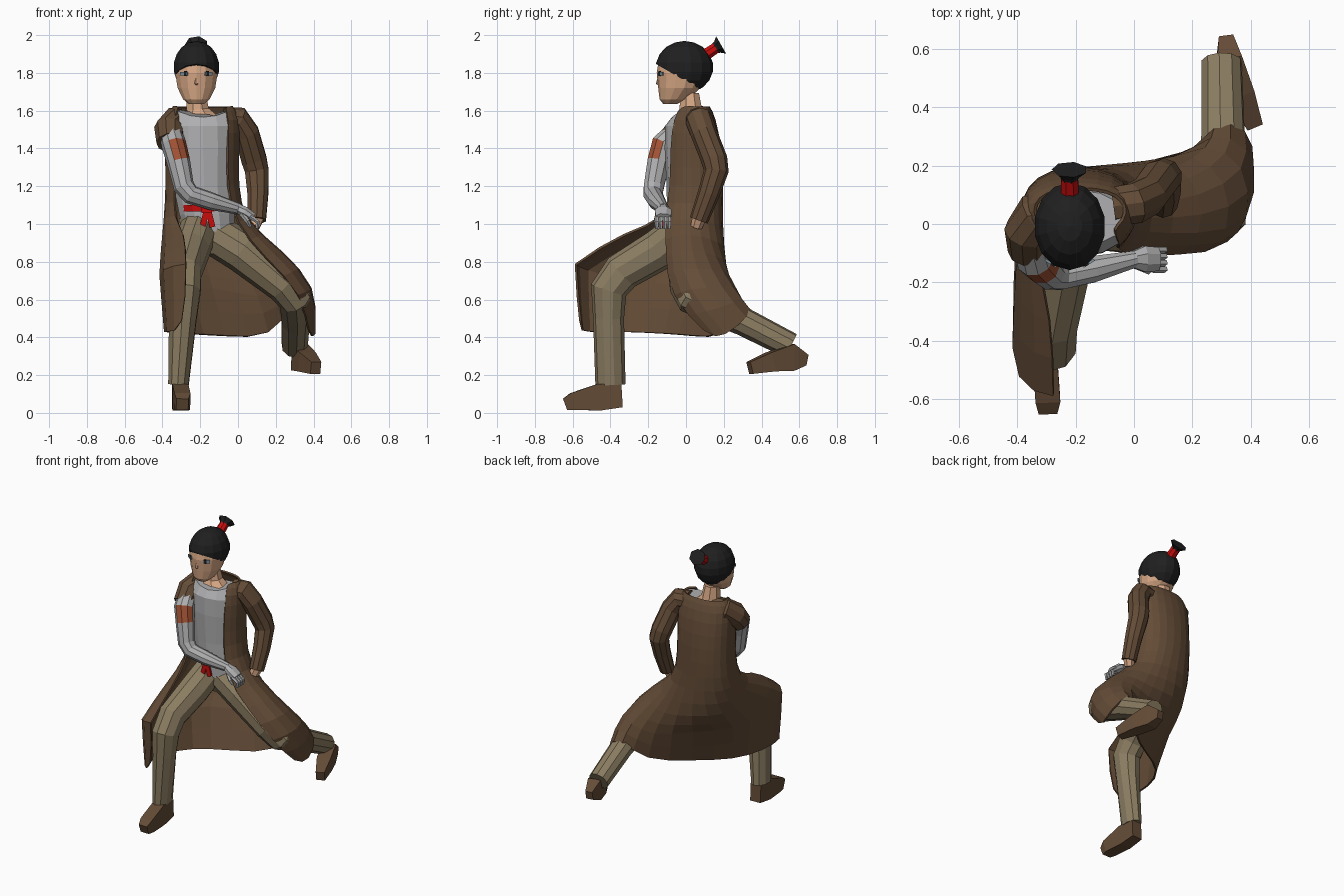
import bpy, bmesh, math
from mathutils import Vector

def material(name, r, g, b):
    m = bpy.data.materials.new(name)
    m.diffuse_color = (r, g, b, 1)
    return m

COAT = material("coat brown", .127, .072, .038)
PANTS = material("trouser olive", .26, .205, .122)
SHIRT = material("shirt grey", .43, .43, .44)
SKIN = material("skin", .68, .39, .235)
HAIR = material("hair black", .014, .014, .014)
RED = material("sash red", .58, .004, .004)
PATCH = material("patch rust", .36, .085, .035)
EYE = material("eye blue grey", .2, .28, .33)

def make(name, bm, *mats):
    bmesh.ops.recalc_face_normals(bm, faces=bm.faces)
    me = bpy.data.meshes.new(name)
    bm.to_mesh(me)
    bm.free()
    for m in mats:
        me.materials.append(m)
    ob = bpy.data.objects.new(name, me)
    bpy.context.collection.objects.link(ob)
    return ob

def skin_rows(rows, closed=True):
    """Bridge rows of points into a quad skin, capping closed tubes."""
    bm = bmesh.new()
    vs = [[bm.verts.new(p) for p in r] for r in rows]
    n = len(rows[0])
    for a, b in zip(vs, vs[1:]):
        for i in range(n if closed else n - 1):
            j = (i + 1) % n
            bm.faces.new((a[i], a[j], b[j], b[i]))
    if closed:
        bm.faces.new(vs[0])
        bm.faces.new(vs[-1])
    return bm

def tube(name, pts, *mats, n=10, ref=(1, 0, 0), rule=None):
    """Tube along (x, y, z, radius_a[, radius_b]) points."""
    c = [Vector(p[:3]) for p in pts]
    a, rows = Vector(ref), []
    for i, p in enumerate(pts):
        t = Vector()
        if i:
            t += (c[i] - c[i - 1]).normalized()
        if i < len(c) - 1:
            t += (c[i + 1] - c[i]).normalized()
        t.normalize()
        a = (a - t * a.dot(t)).normalized()
        b = t.cross(a)
        ra, rb = p[3], p[-1]
        ang = [2 * math.pi * (k + .5) / n for k in range(n)]
        rows.append([c[i] + a * ra * math.cos(w) + b * rb * math.sin(w) for w in ang])
    bm = skin_rows(rows)
    bmesh.ops.recalc_face_normals(bm, faces=bm.faces)
    if rule:
        for f in bm.faces:
            f.material_index = rule(f.calc_center_median(), f.normal)
    return make(name, bm, *mats)

def stack(name, rings, *mats, n=14):
    """Horizontal ellipses (z, cx, cy, rx, ry)."""
    ang = [2 * math.pi * (k + .5) / n for k in range(n)]
    rows = [[(cx + rx * math.cos(w), cy + ry * math.sin(w), z) for w in ang]
            for z, cx, cy, rx, ry in rings]
    return make(name, skin_rows(rows), *mats)

def block(name, loc, size, mat, rot=(0, 0, 0)):
    bm = bmesh.new()
    bmesh.ops.create_cube(bm, size=1)
    bmesh.ops.scale(bm, vec=size, verts=bm.verts)
    ob = make(name, bm, mat)
    ob.location, ob.rotation_euler = loc, rot
    return ob

# head, neck, nose and eyes
stack("head", [(1.635, -.22, -.085, .04, .035), (1.66, -.22, -.065, .072, .075),
               (1.72, -.22, -.035, .102, .112), (1.80, -.22, -.02, .115, .135),
               (1.86, -.22, -.02, .108, .125), (1.9, -.22, -.01, .07, .08)], SKIN)
tube("neck", [(-.205, .02, 1.55, .11, .09), (-.215, .025, 1.605, .065),
              (-.22, .02, 1.69, .052)], SKIN, n=8)
tube("nose", [(-.22, -.142, 1.79, .006), (-.22, -.15, 1.745, .01),
              (-.22, -.138, 1.735, .006)], SKIN, n=5)
for s in (-1, 1):
    block("eye", (-.22 + s * .065, -.134, 1.796), (.045, .008, .02), EYE, (0, 0, s * .55))
    block("pupil", (-.22 + s * .058, -.139, 1.796), (.016, .008, .026), HAIR, (0, 0, s * .55))

# hair cap: sphere cut along a sloping hairline
bm = bmesh.new()
bmesh.ops.create_uvsphere(bm, u_segments=14, v_segments=9, radius=1)
bmesh.ops.scale(bm, vec=(.124, .152, .139), verts=bm.verts)
bmesh.ops.translate(bm, vec=(-.22, -.008, 1.83), verts=bm.verts)
bmesh.ops.bisect_plane(bm, geom=bm.verts[:] + bm.edges[:] + bm.faces[:], clear_inner=True,
                       plane_co=(-.22, -.155, 1.845), plane_no=(0, .14, .24))
bmesh.ops.holes_fill(bm, edges=[e for e in bm.edges if e.is_boundary], sides=0)
make("hair_cap", bm, HAIR)
tube("hair_tie", [(-.22, .08, 1.88, .034), (-.22, .158, 1.932, .031)], RED, n=8)
tube("topknot", [(-.22, .14, 1.922, .025), (-.22, .165, 1.936, .034),
                 (-.22, .186, 1.948, .062, .054)], HAIR, n=7)

# shirt (neckline raised toward the shoulders), hips and sash
shirt = stack("shirt", [(.96, -.15, .03, .135, .125), (1.05, -.165, .03, .15, .13),
                        (1.2, -.18, .035, .165, .138), (1.4, -.185, .025, .18, .138),
                        (1.52, -.185, .015, .178, .125), (1.565, -.185, .02, .155, .095)], SHIRT)
for v in shirt.data.vertices:
    if v.co.z > 1.55:
        v.co.z += .045 * ((v.co.x + .185) / .155) ** 2
stack("hips", [(.84, -.16, .03, .1, .08), (.91, -.16, .03, .16, .115), (1.03, -.17, .035, .145, .115)], PANTS)
stack("sash", [(1.065, -.185, .03, .125, .142), (1.1, -.185, .03, .128, .144)], RED)
block("sash_knot", (-.165, -.122, 1.08), (.055, .04, .045), RED)
for x, r, h in ((-.178, .25, .11), (-.145, -.25, .085)):
    block("sash_tail", (x, -.125, 1.025), (.03, .014, h), RED, (0, r, 0))

# coat: open torso rows, then skirt rows draped over both legs
def box(v):
    return math.copysign(abs(v) ** .85, v)

rows = []
for z, cx, cy, rx, ry in [(1.62, -.185, .045, .16, .078), (1.57, -.19, .035, .205, .12),
                          (1.4, -.19, .04, .2, .15), (1.2, -.19, .045, .193, .153)]:
    ang = [math.radians(226 - 277 * k / 9) for k in range(10)]
    rows.append([(cx + rx * box(math.cos(w)), cy + ry * box(math.sin(w)), z) for w in ang])
rows += [
    [(-.34, -.1, 1.02), (-.39, -.03, 1.02), (-.39, .08, 1), (-.33, .16, 1), (-.19, .195, 1),
     (-.07, .18, 1), (-.01, .14, 1), (.03, .07, 1.01), (.03, -.03, 1.02), (-.02, -.11, 1.01)],
    [(-.28, -.32, .96), (-.39, -.29, .92), (-.42, -.12, .85), (-.36, .1, .81), (-.18, .2, .79),
     (.04, .22, .76), (.16, .2, .79), (.23, .09, .86), (.23, -.05, .87), (.14, -.1, .82)],
    [(-.275, -.59, .79), (-.41, -.565, .77), (-.42, -.3, .69), (-.36, -.04, .68), (-.15, .13, .67),
     (.13, .22, .6), (.25, .28, .68), (.42, .21, .65), (.43, -.03, .67), (.345, -.09, .63)],
    [(-.28, -.555, .43), (-.39, -.55, .43), (-.39, -.3, .43), (-.3, -.1, .42), (-.08, .03, .41),
     (.19, .2, .39), (.27, .35, .59), (.39, .335, .51), (.415, .2, .4), (.37, .12, .4)]]
coat = make("coat", skin_rows(rows, closed=False), COAT)
crease = coat.data.attributes.new("crease_edge", 'FLOAT', 'EDGE')
for e in coat.data.edges:
    a, b = sorted(e.vertices)
    if a // 10 == b // 10 == 6 and b % 10 <= 5:
        crease.data[e.index].value = .8
sub = coat.modifiers.new("drape", 'SUBSURF')
sub.levels = sub.render_levels = 1
sol = coat.modifiers.new("cloth", 'SOLIDIFY')
sol.thickness, sol.offset = .012, 0

# bare-sleeved arm with patch, torn shoulder cap
tube("torn_sleeve", [(-.25, .04, 1.545, .07), (-.335, .03, 1.54, .08), (-.362, -.025, 1.5, .083),
                     (-.358, -.09, 1.43, .074)], COAT, ref=(0, 1, 0))
tube("grey_arm", [(-.355, -.06, 1.48, .06), (-.34, -.12, 1.42, .066), (-.315, -.145, 1.33, .062),
                  (-.287, -.17, 1.2, .056), (-.25, -.175, 1.155, .052), (-.14, -.155, 1.12, .047),
                  (.005, -.12, 1.08, .03)], SHIRT, PATCH, ref=(0, 1, 0),
     rule=lambda c, n: int(1.33 < c.z < 1.41 and n.y < -.25 and n.x > -.4))
tube("grey_palm", [(-.01, -.122, 1.085, .028), (.035, -.12, 1.065, .048, .03),
                   (.08, -.12, 1.035, .044, .025)], SHIRT, n=8, ref=(0, 1, 0))
for k in range(4):
    y = -.155 + k * .022
    tube("grey_finger", [(.065, y, 1.04, .013), (.105, y, 1.01, .012), (.1, y, .975, .009)],
         SHIRT, n=5, ref=(0, 1, 0))
tube("grey_thumb", [(.02, -.145, 1.055, .015), (.05, -.16, 1.015, .013), (.065, -.15, .985, .009)],
     SHIRT, n=5, ref=(0, 1, 0))

# coat-sleeved arm bent back with hand on hip
tube("coat_sleeve", [(-.07, .06, 1.55, .07), (.0, .07, 1.55, .073), (.045, .095, 1.48, .07),
                     (.085, .15, 1.34, .07), (.1, .16, 1.28, .066), (.105, .12, 1.16, .058),
                     (.1, .068, 1.02, .05)], COAT, ref=(0, 1, 0))
tube("hip_hand", [(.1, .07, 1.03, .038), (.085, .055, .985, .032)], SKIN, n=7)

# trouser legs
tube("front_leg", [(-.2, .02, 1.0, .1), (-.245, -.14, .865, .1, .11), (-.28, -.34, .745, .09, .103),
                   (-.282, -.41, .65, .088, .098), (-.292, -.41, .5, .076, .082),
                   (-.315, -.4, .15, .056, .08)], PANTS)
tube("back_leg", [(-.15, .02, .96, .11), (.02, .005, .855, .112), (.24, .005, .675, .095),
                  (.3, .035, .605, .09), (.305, .18, .54, .084), (.305, .3, .485, .076),
                  (.3, .555, .355, .07)], PANTS, ref=(0, 1, 0))

# boots
tube("front_boot", [(-.31, -.34, .09, .055, .085), (-.305, -.46, .083, .06, .1),
                    (-.295, -.6, .06, .06, .065), (-.295, -.64, .045, .045, .045)], COAT, n=4)
tube("back_boot", [(.315, .64, .28, .035, .04), (.325, .565, .295, .062, .1),
                   (.365, .45, .27, .065, .073), (.412, .338, .238, .04, .046)], COAT, n=4)
